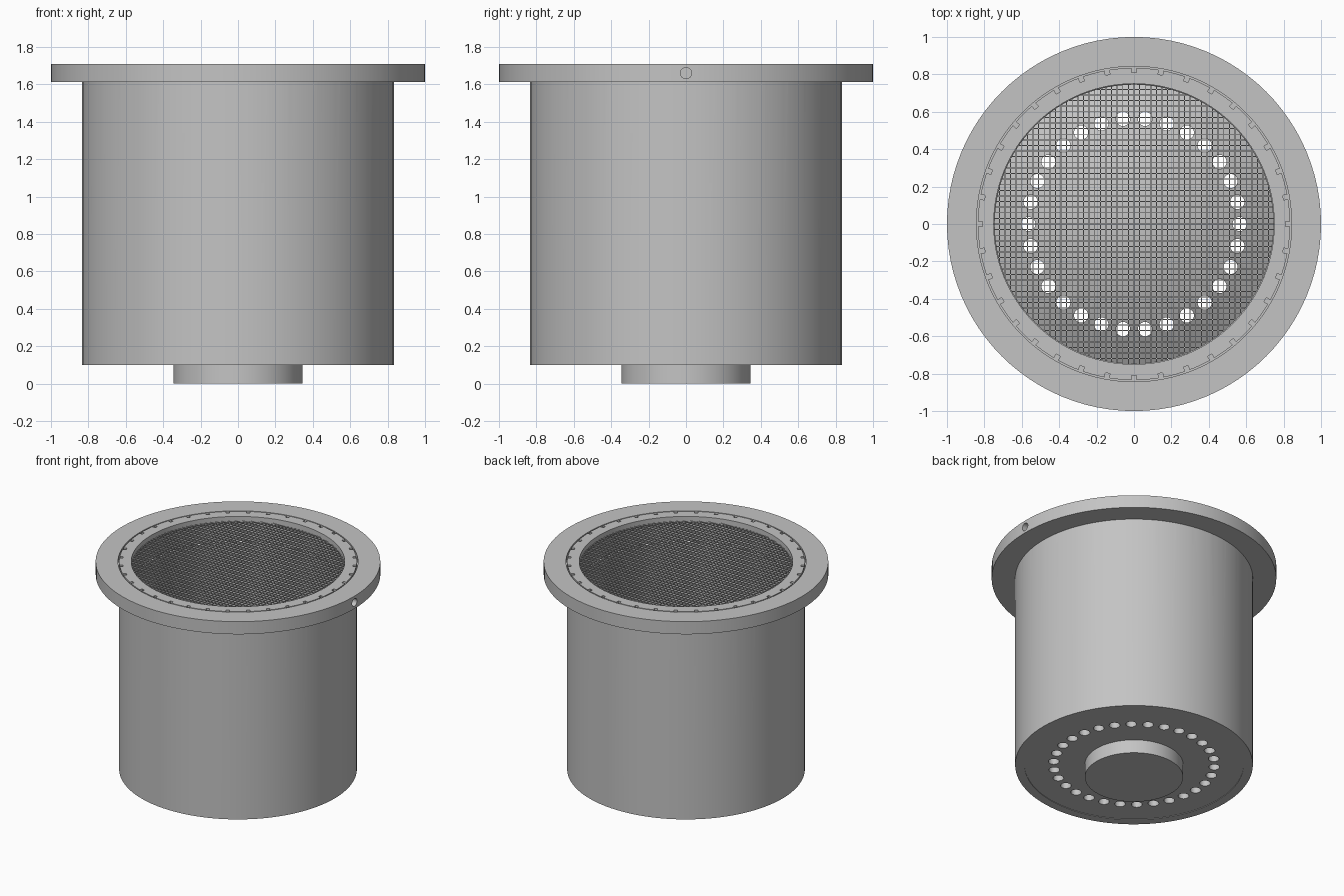
import bpy, bmesh, math
from mathutils import Matrix

cube = bpy.data.objects.get("Cube")
if cube:
    bpy.data.objects.remove(cube, do_unlink=True)

grey = bpy.data.materials.new("plain grey")
grey.use_nodes = True
grey.diffuse_color = (0.55, 0.55, 0.55, 1)
grey.node_tree.nodes["Principled BSDF"].inputs["Base Color"].default_value = grey.diffuse_color


def finish(name, bm):
    """Turn a bmesh into a named grey object."""
    mesh = bpy.data.meshes.new(name)
    bm.to_mesh(mesh)
    bm.free()
    mesh.materials.append(grey)
    obj = bpy.data.objects.new(name, mesh)
    bpy.context.collection.objects.link(obj)
    return obj


def lathe(name, profile, steps=96):
    """Spin a closed (radius, height) profile around z."""
    bm = bmesh.new()
    verts = [bm.verts.new((r, 0, z)) for r, z in profile]
    edges = [bm.edges.new((a, b)) for a, b in zip(verts, verts[1:] + verts[:1])
             if a.co.x > 0 or b.co.x > 0]
    bmesh.ops.spin(bm, geom=verts + edges, axis=(0, 0, 1), cent=(0, 0, 0),
                   angle=math.tau, steps=steps, use_merge=False)
    bmesh.ops.remove_doubles(bm, verts=bm.verts, dist=0.0001)
    bmesh.ops.recalc_face_normals(bm, faces=bm.faces)
    return finish(name, bm)


def box(bm, centre, size, turn=0):
    matrix = (Matrix.Rotation(turn, 4, 'Z') @ Matrix.Translation(centre)
              @ Matrix.Diagonal((*size, 1)))
    bmesh.ops.create_cube(bm, size=1, matrix=matrix)


def rod(bm, matrix, radius, length):
    bmesh.ops.create_cone(bm, cap_ends=True, segments=24, radius1=radius,
                          radius2=radius, depth=length, matrix=matrix)


def cut(obj, name, bm):
    """Subtract a cutter mesh from an object."""
    cutter = finish(name, bm)
    cutter.hide_render = True
    mod = obj.modifiers.new("cut", 'BOOLEAN')
    mod.operation = 'DIFFERENCE'
    mod.solver = 'EXACT'
    mod.object = cutter
    bpy.context.view_layer.objects.active = obj
    bpy.ops.object.modifier_apply(modifier=mod.name)
    bpy.data.objects.remove(cutter, do_unlink=True)


def smooth(obj):
    bpy.ops.object.select_all(action='DESELECT')
    obj.select_set(True)
    bpy.context.view_layer.objects.active = obj
    bpy.ops.object.shade_smooth_by_angle(angle=math.radians(20))


# Pot: outer wall, rim, inner wall and raised sloping floor
pot = lathe("pot", [
    (0, 0.104), (0.77, 0.104), (0.77, 0.1), (0.835, 0.1), (0.835, 1.71),
    (0.75, 1.71), (0.75, 1.52), (0.745, 1.515), (0.745, 0.2),
    (0.55, 0.31), (0.35, 0.38), (0.18, 0.41), (0, 0.42)])

# Ring of drain holes through the floor
bm = bmesh.new()
for i in range(30):
    a = math.tau * i / 30
    spot = Matrix.Translation((0.565 * math.cos(a), 0.565 * math.sin(a), 0.3))
    rod(bm, spot, 0.038, 0.6)
cut(pot, "drain_hole_cutter", bm)

# Small slots around the rim
bm = bmesh.new()
for i in range(36):
    box(bm, (0.827, 0, 1.71), (0.034, 0.025, 0.06), math.tau * i / 36)
cut(pot, "rim_slot_cutter", bm)
smooth(pot)

# Flange collar with a narrow seam beside the pot
flange = lathe("flange", [
    (0.833, 1.612), (1, 1.612), (1, 1.71), (0.843, 1.71),
    (0.843, 1.68), (0.833, 1.68)])

# Pin hole in the left edge of the flange
bm = bmesh.new()
rod(bm, Matrix.Translation((0.96, 0, 1.66)) @ Matrix.Rotation(math.pi / 2, 4, 'Y'), 0.03, 0.2)
cut(flange, "pin_hole_cutter", bm)
smooth(flange)

# Foot under the pot
smooth(lathe("foot", [(0, 0), (0.345, 0), (0.345, 0.11), (0, 0.11)]))

# Fine wire screen across the mouth
bm = bmesh.new()
pitch, reach, wire = 0.03, 0.748, 0.005
for i in range(-24, 25):
    offset = i * pitch
    length = 2 * math.sqrt(reach ** 2 - offset ** 2)
    box(bm, (offset, 0, 1.67), (wire, length, wire))
    box(bm, (0, offset, 1.675), (length, wire, wire))
finish("wire_screen", bm)
